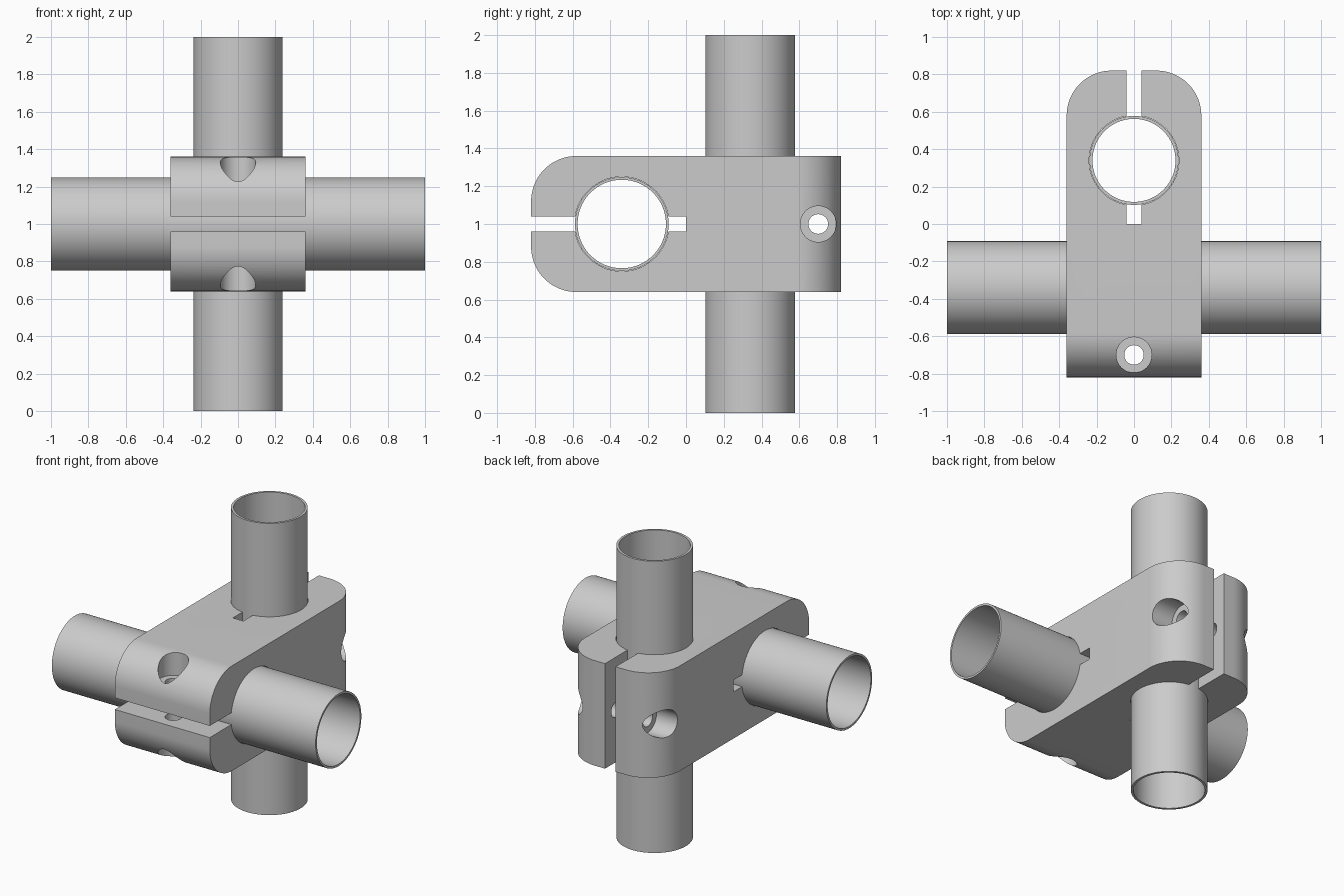
import bpy, bmesh
from math import pi
from mathutils import Matrix, Vector

if "Cube" in bpy.data.objects:
    bpy.data.objects.remove(bpy.data.objects["Cube"])

ROT = {'X': Matrix.Rotation(pi / 2, 4, 'Y'), 'Z': Matrix.Identity(4)}


def finish(bm, name):
    bmesh.ops.recalc_face_normals(bm, faces=bm.faces)
    mesh = bpy.data.meshes.new(name)
    bm.to_mesh(mesh)
    bm.free()
    obj = bpy.data.objects.new(name, mesh)
    bpy.context.collection.objects.link(obj)
    return obj


def box(name, lo, hi, bevel_test=None, radius=0.0):
    lo, hi = Vector(lo), Vector(hi)
    bm = bmesh.new()
    bmesh.ops.create_cube(bm, size=1, matrix=Matrix.Translation((lo + hi) / 2)
                          @ Matrix.Diagonal((*(hi - lo), 1)))
    if bevel_test:
        edges = [e for e in bm.edges if bevel_test(e)]
        bmesh.ops.bevel(bm, geom=edges, offset=radius, segments=20,
                        profile=0.5, affect='EDGES')
    return finish(bm, name)


def cylinder(name, axis, loc, r, length, segs=64):
    bm = bmesh.new()
    bmesh.ops.create_cone(bm, cap_ends=True, segments=segs, radius1=r, radius2=r,
                          depth=length, matrix=Matrix.Translation(loc) @ ROT[axis])
    return finish(bm, name)


def tube(name, axis, loc, r_out, r_in, length):
    bm = bmesh.new()
    h = length / 2
    pts = [(r_out, 0, -h), (r_out, 0, h), (r_in, 0, h), (r_in, 0, -h)]
    vs = [bm.verts.new(p) for p in pts]
    es = [bm.edges.new((vs[i], vs[(i + 1) % 4])) for i in range(4)]
    bmesh.ops.spin(bm, geom=vs + es, cent=(0, 0, 0), axis=(0, 0, 1),
                   angle=2 * pi, steps=96)
    bmesh.ops.remove_doubles(bm, verts=bm.verts, dist=1e-5)
    bmesh.ops.transform(bm, matrix=Matrix.Translation(loc) @ ROT[axis], verts=bm.verts)
    return finish(bm, name)


def cut(target, cutter):
    cutter.hide_render = True
    mod = target.modifiers.new("cut", 'BOOLEAN')
    mod.operation, mod.solver, mod.object = 'DIFFERENCE', 'EXACT', cutter
    bpy.context.view_layer.objects.active = target
    bpy.ops.object.modifier_apply(modifier=mod.name)
    bpy.data.objects.remove(cutter)


# Clamp body: front end rounded top and bottom, back end rounded left and right
def rounded(e):
    a, b = (v.co for v in e.verts)
    if a.y * b.y < 0:
        return False
    return abs(a.x - b.x) > 0.1 if a.y < 0 else abs(a.z - b.z) > 0.1


body = box("clamp_body", (-0.36, -0.82, 0.64), (0.36, 0.82, 1.36), rounded, 0.24)

# Bores for the two tubes
cut(body, cylinder("bore", 'X', (0, -0.34, 1), 0.25, 1, 96))
cut(body, cylinder("bore", 'Z', (0, 0.34, 1), 0.24, 1, 96))

# Clamping slots
cut(body, box("slot", (-0.5, -1, 0.96), (0.5, -0.001, 1.04)))
cut(body, box("slot", (-0.04, 0.001, 0.5), (0.04, 1, 1.5)))

# Bolt holes with a counterbore on each side
for axis, y, step in (('Z', -0.7, Vector((0, 0, 1))), ('X', 0.7, Vector((1, 0, 0)))):
    centre = Vector((0, y, 1))
    cut(body, cylinder("bolt_hole", axis, centre, 0.052, 1, 40))
    for side in (-1, 1):
        cut(body, cylinder("counterbore", axis, centre + step * side * 0.4, 0.095, 0.4, 48))

# Tubes held by the clamp
parts = [body,
         tube("horizontal_tube", 'X', (0, -0.34, 1), 0.248, 0.234, 2),
         tube("vertical_tube", 'Z', (0, 0.34, 1), 0.238, 0.222, 2)]

bpy.ops.object.select_all(action='DESELECT')
for p in parts:
    p.select_set(True)
bpy.context.view_layer.objects.active = body
bpy.ops.object.shade_smooth_by_angle(angle=pi / 6)
